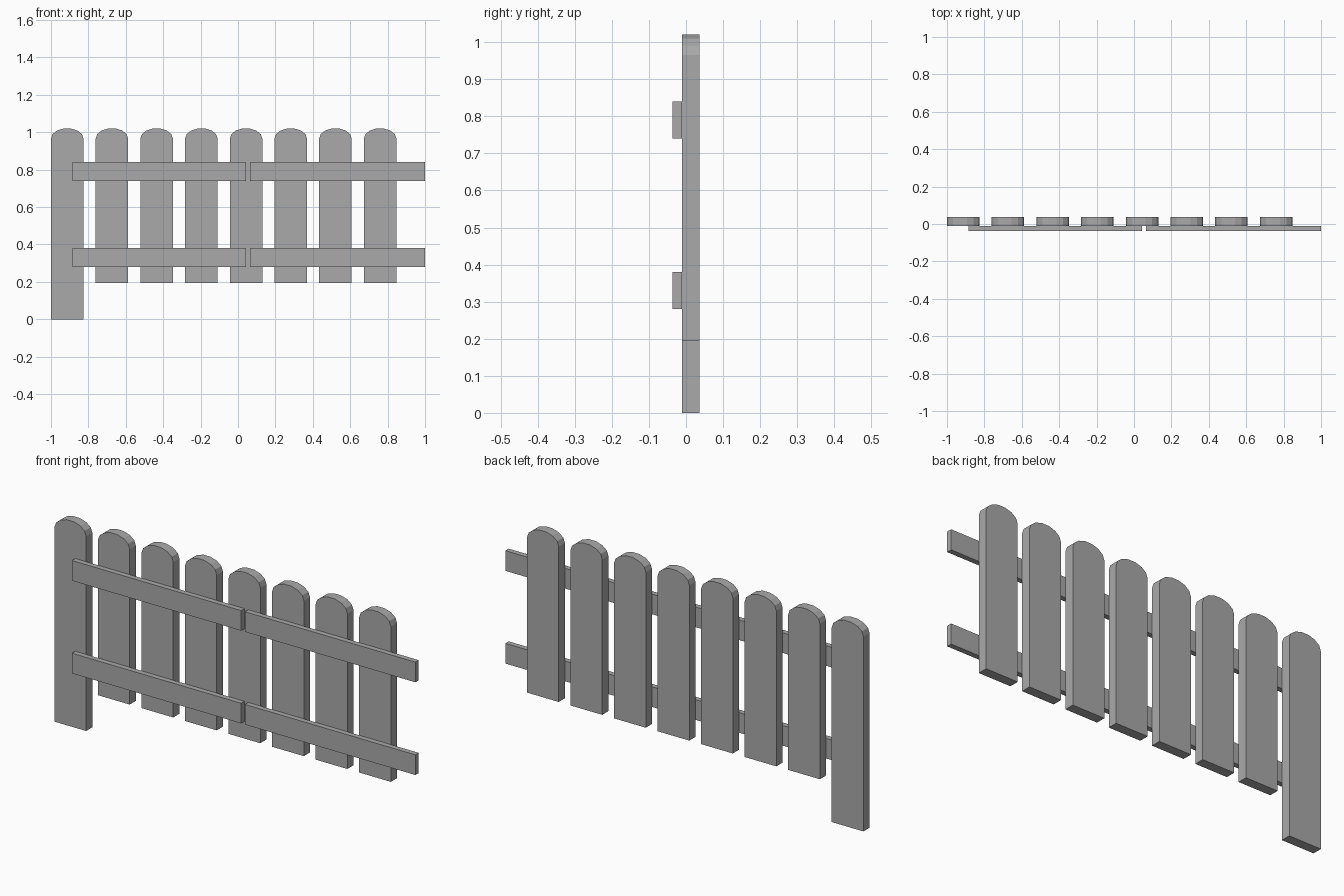
import bpy
import bmesh
from math import sin, cos, pi

cube = bpy.data.objects.get("Cube")
if cube:
    bpy.data.objects.remove(cube, do_unlink=True)

# Single plain grey
GREY = (0.4, 0.4, 0.4, 1.0)
mat = bpy.data.materials.new("plain grey")
mat.use_nodes = True
mat.diffuse_color = GREY
mat.node_tree.nodes["Principled BSDF"].inputs["Base Color"].default_value = GREY


def board(name, outline, y_front, y_back):
    """Extrude an (x, z) outline from y_front to y_back."""
    bm = bmesh.new()
    face = bm.faces.new([bm.verts.new((x, y_front, z)) for x, z in outline])
    out = bmesh.ops.extrude_face_region(bm, geom=[face])
    verts = [v for v in out["geom"] if isinstance(v, bmesh.types.BMVert)]
    bmesh.ops.translate(bm, verts=verts, vec=(0, y_back - y_front, 0))
    bmesh.ops.recalc_face_normals(bm, faces=bm.faces)
    mesh = bpy.data.meshes.new(name)
    bm.to_mesh(mesh)
    bm.free()
    mesh.materials.append(mat)
    obj = bpy.data.objects.new(name, mesh)
    bpy.context.collection.objects.link(obj)
    return obj


FRONT, JOIN, BACK = -0.037, -0.011, 0.037

# Pickets with faceted arched tops; the first one is the long ground post
COUNT, PITCH, HALF = 8, 0.239, 0.087
SHOULDER, RISE, SEGMENTS = 0.966, 0.0555, 7
for i in range(COUNT):
    cx = -1 + HALF + i * PITCH
    bottom = 0.0 if i == 0 else 0.195
    outline = [(cx - HALF, bottom), (cx + HALF, bottom)]
    for s in range(SEGMENTS + 1):
        a = pi * s / SEGMENTS
        outline.append((cx + HALF * cos(a), SHOULDER + RISE * sin(a)))
    board("post" if i == 0 else f"picket_{i}", outline, JOIN, BACK)

# Rails: two lengths at each of two heights
for level, z in (("lower", 0.28), ("upper", 0.74)):
    for side, x0, x1 in (("right", -0.886, 0.043), ("left", 0.064, 1.0)):
        outline = [(x0, z), (x1, z), (x1, z + 0.1), (x0, z + 0.1)]
        board(f"{level}_{side}_rail", outline, FRONT, JOIN)
